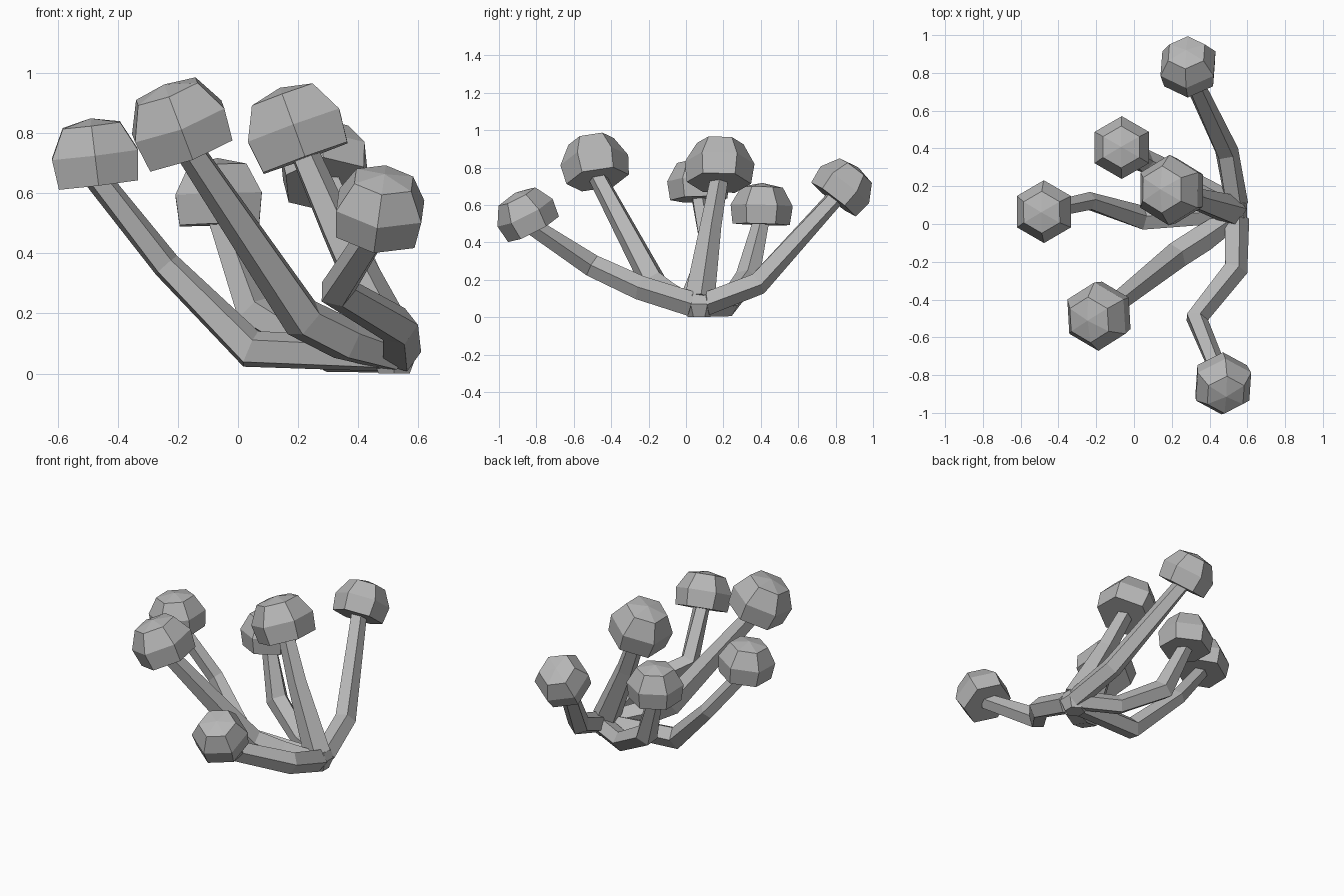
import bpy, bmesh, math
from mathutils import Vector

if "Cube" in bpy.data.objects:
    bpy.data.objects.remove(bpy.data.objects["Cube"], do_unlink=True)

grey = bpy.data.materials.new("plain_grey")
grey.use_nodes = True
colour = (0.47, 0.47, 0.47, 1)
grey.diffuse_color = colour
grey.node_tree.nodes["Principled BSDF"].inputs["Base Color"].default_value = colour


def ring(bm, centre, axis, radius, sides, side_dir):
    """Ring of vertices around an axis, the first one towards side_dir."""
    u = (side_dir - axis * side_dir.dot(axis)).normalized()
    v = axis.cross(u)
    angles = [math.tau * i / sides for i in range(sides)]
    return [bm.verts.new(centre + (u * math.cos(a) + v * math.sin(a)) * radius) for a in angles]


def loft(name, rings_of, apex=None):
    """Skin a list of rings, closing the start flat and the end flat or to an apex."""
    bm = bmesh.new()
    rings = [ring(bm, *r) for r in rings_of]
    n = len(rings[0])
    for a, b in zip(rings, rings[1:]):
        for i in range(n):
            j = (i + 1) % n
            bm.faces.new((a[i], a[j], b[j], b[i]))
    bm.faces.new(rings[0][::-1])
    if apex is None:
        bm.faces.new(rings[-1])
    else:
        tip = bm.verts.new(apex)
        for i in range(n):
            bm.faces.new((rings[-1][i], rings[-1][(i + 1) % n], tip))
    bmesh.ops.recalc_face_normals(bm, faces=bm.faces)
    mesh = bpy.data.meshes.new(name)
    bm.to_mesh(mesh)
    bm.free()
    mesh.materials.append(grey)
    bpy.context.collection.objects.link(bpy.data.objects.new(name, mesh))


def cap(name, centre, axis, r):
    """Six-sided dome with a flat underside."""
    axis = Vector(axis).normalized()
    low = Vector(centre) - axis * r * 0.68
    profile = [(0.94, 0), (1.02, 0.62), (0.68, 1.22)]
    loft(name, [(low + axis * r * h, axis, r * w, 6, Vector((0, 1, 0))) for w, h in profile],
         low + axis * r * 1.36)
    return low + axis * r * 0.1


def stem(name, path, radii):
    """Five-sided bent stalk, mitred at its joints."""
    pts = [Vector(p) for p in path]
    rings = []
    for i, p in enumerate(pts):
        before, after = pts[max(i - 1, 0)], pts[min(i + 1, len(pts) - 1)]
        axis = ((p - before).normalized() + (after - p).normalized()).normalized()
        rings.append((p, axis, radii[i], 5, Vector((0.3, 0.2, 1))))
    loft(name, rings)


# Each mushroom: cap centre, cap axis, cap radius, then stalk joints and radii from the root up
mushrooms = {
    "back": ((0.285, 0.855, 0.715), (-0.08, 0.6, 0.78), 0.16,
             [(0.54, 0.1, 0.07), (0.49, 0.38, 0.18)], [0.065, 0.065, 0.05]),
    "back_right": ((-0.065, 0.405, 0.607), (-0.03, 0.03, 1), 0.163,
                   [(0.53, 0.1, 0.06), (0.3, 0.22, 0.06), (0.05, 0.33, 0.21)],
                   [0.06, 0.06, 0.068, 0.045]),
    "middle": ((0.182, 0.18, 0.835), (-0.34, 0.03, 0.93), 0.183,
               [(0.52, 0.07, 0.09), (0.33, 0.13, 0.48)], [0.085, 0.06, 0.05]),
    "right": ((-0.478, 0.065, 0.74), (-0.12, -0.03, 1), 0.163,
              [(0.52, 0.06, 0.06), (0.04, 0.03, 0.08), (-0.24, 0.12, 0.36)],
              [0.06, 0.068, 0.05, 0.045]),
    "front_right": ((-0.203, -0.492, 0.85), (-0.35, -0.16, 0.92), 0.18,
                    [(0.52, 0.03, 0.06), (0.36, -0.08, 0.11), (0.22, -0.17, 0.18)],
                    [0.06, 0.075, 0.075, 0.05]),
    "front": ((0.475, -0.865, 0.567), (0.12, -0.45, 0.88), 0.162,
              [(0.54, 0.03, 0.07), (0.535, -0.24, 0.155), (0.33, -0.5, 0.275)],
              [0.07, 0.068, 0.063, 0.05]),
}
for name, (centre, axis, r, joints, radii) in mushrooms.items():
    top = cap(name + "_cap", centre, axis, r)
    stem(name + "_stalk", joints + [top], radii)

# Shared knot where the stalks join
loft("root_knot", [(Vector((0.52, 0.07, z)), Vector((0, 0, 1)), r, 6, Vector((0, 1, 0)))
                   for z, r in [(0, 0.06), (0.07, 0.09), (0.12, 0.07)]])
